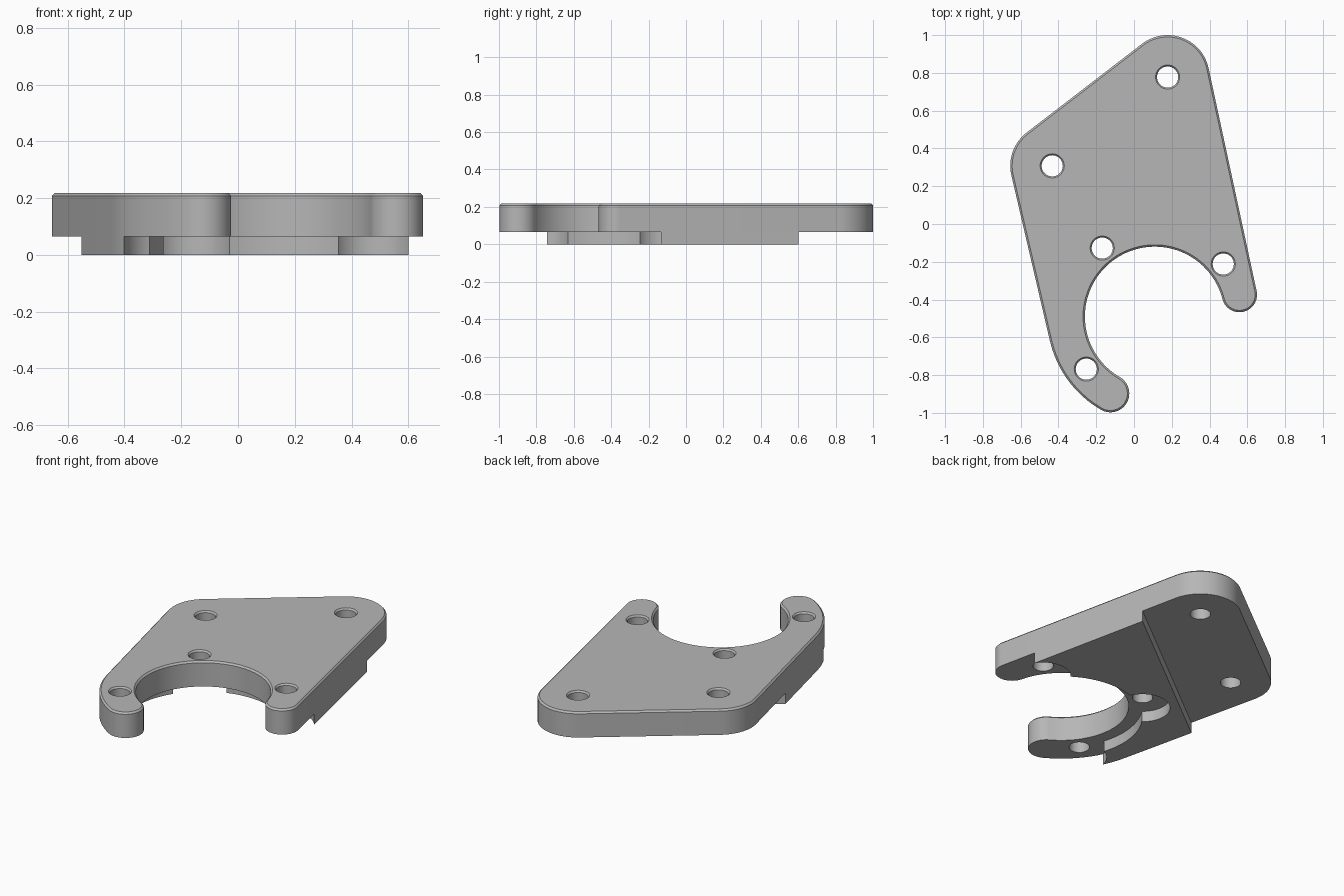
import bpy, bmesh
from math import sin, cos, pi, atan2, acos, radians
from mathutils import Vector

if "Cube" in bpy.data.objects:
    bpy.data.objects.remove(bpy.data.objects["Cube"], do_unlink=True)

STEP, TOP, CHAMFER = 0.065, 0.218, 0.01
CENTRE = Vector((0.11, -0.49))
INNER, OUTER, BOLT = 0.37, 0.57, 0.457

grey = bpy.data.materials.new("machined_grey")
grey.use_nodes = True
colour = (0.47, 0.47, 0.47, 1)
grey.diffuse_color = colour
grey.node_tree.nodes["Principled BSDF"].inputs["Base Color"].default_value = colour


def polar(centre, radius, angle):
    return centre + Vector((cos(angle), sin(angle))) * radius


def arc(centre, radius, start, end):
    n = max(8, int(abs(end - start) / radians(4)))
    return [polar(centre, radius, start + (end - start) * i / n) for i in range(n + 1)]


def tangent(a, ra, b, rb):
    """Angle of the outward normal shared by two circles, going anticlockwise."""
    d = b - a
    return (atan2(d.y, d.x) - acos((ra - rb) / d.length)) % (2 * pi)


def outline():
    """Plate contour: two big corners, an outer hook arc, two round tips, the cutout."""
    ang_r, ang_b = radians(14.5), radians(240)
    rr, rb, rc = 0.093, (OUTER - INNER) / 2, 0.222
    right, bottom = polar(CENTRE, INNER + rr, ang_r), polar(CENTRE, INNER + rb, ang_b)
    top, left = Vector((0.178, 0.778)), Vector((-0.433, 0.308))
    t1 = tangent(right, rr, top, rc)
    t2 = tangent(top, rc, left, rc)
    t3 = tangent(left, rc, CENTRE, OUTER)
    pts = arc(right, rr, ang_r + pi, t1 + 2 * pi)
    pts += arc(top, rc, t1, t2)
    pts += arc(left, rc, t2, t3)
    pts += arc(CENTRE, OUTER, t3, ang_b)
    pts += arc(bottom, rb, ang_b, ang_b + pi)[1:]
    pts += arc(CENTRE, INNER, ang_b, ang_r)[1:-1]
    return pts


def new_object(name, bm):
    bmesh.ops.recalc_face_normals(bm, faces=bm.faces)
    mesh = bpy.data.meshes.new(name)
    bm.to_mesh(mesh)
    bm.free()
    mesh.materials.append(grey)
    obj = bpy.data.objects.new(name, mesh)
    bpy.context.collection.objects.link(obj)
    return obj


def prism(z0, z1):
    bm = bmesh.new()
    face = bm.faces.new([bm.verts.new((p.x, p.y, z0)) for p in outline()])
    up = bmesh.ops.extrude_face_region(bm, geom=[face], use_keep_orig=True)["geom"]
    verts = [v for v in up if isinstance(v, bmesh.types.BMVert)]
    bmesh.ops.translate(bm, verts=verts, vec=(0, 0, z1 - z0))
    bmesh.ops.recalc_face_normals(bm, faces=bm.faces)
    return bm


def lathe_cutter(centre, profile, sides):
    """Closed turned solid from (radius, height) pairs."""
    bm = bmesh.new()
    rings = [[bm.verts.new((*polar(centre, r, 2 * pi * i / sides), z))
              for i in range(sides)] for r, z in profile]
    for a, b in zip(rings, rings[1:]):
        for i in range(sides):
            j = (i + 1) % sides
            bm.faces.new((a[i], a[j], b[j], b[i]))
    bm.faces.new(rings[0])
    bm.faces.new(rings[-1])
    cutter = new_object("cutter", bm)
    cutter.hide_render = True
    return cutter


def cut(obj, cutter):
    bpy.context.view_layer.objects.active = obj
    mod = obj.modifiers.new("cut", "BOOLEAN")
    mod.operation, mod.solver, mod.object = "DIFFERENCE", "EXACT", cutter
    bpy.ops.object.modifier_apply(modifier=mod.name)
    bpy.data.objects.remove(cutter, do_unlink=True)


def finish(obj):
    bpy.ops.object.select_all(action="DESELECT")
    obj.select_set(True)
    bpy.context.view_layer.objects.active = obj
    bpy.ops.object.shade_smooth_by_angle(angle=radians(25))


# Bolt holes: three around the cutout, two at the far corners
bolt_holes = [polar(CENTRE, BOLT, radians(37.5 + 90 * i)) for i in range(3)]
far_holes = [Vector((0.178, 0.778)), Vector((-0.433, 0.308))]

# Main plate with a chamfered top rim
bm = prism(STEP, TOP)
rim = [e for e in bm.edges if all(v.co.z > TOP - 0.001 for v in e.verts)]
bmesh.ops.bevel(bm, geom=rim, offset=CHAMFER, segments=1, affect="EDGES")
plate = new_object("plate", bm)
for hole in bolt_holes + far_holes:
    profile = [(0.056, 0), (0.056, TOP - CHAMFER), (0.064, TOP), (0.064, TOP + 0.1)]
    cut(plate, lathe_cutter(hole, profile, 40))
finish(plate)

# Lower pad: a band of the same contour, cleared around the cutout and its holes
bm = prism(0, STEP)
normal = Vector((-0.61, 0.79, 0)).normalized()
for offset, side in ((0.66, 1), (-0.03, -1)):
    geom = bm.verts[:] + bm.edges[:] + bm.faces[:]
    bmesh.ops.bisect_plane(bm, geom=geom, plane_co=CENTRE.to_3d() + normal * offset,
                           plane_no=normal * side, clear_outer=True)
    bmesh.ops.holes_fill(bm, edges=[e for e in bm.edges if e.is_boundary])
pad = new_object("lower_pad", bm)
cut(pad, lathe_cutter(CENTRE, [(0.445, -0.1), (0.445, 0.2)], 96))
for hole in bolt_holes:
    cut(pad, lathe_cutter(hole, [(0.151, -0.1), (0.151, 0.2)], 64))
finish(pad)
